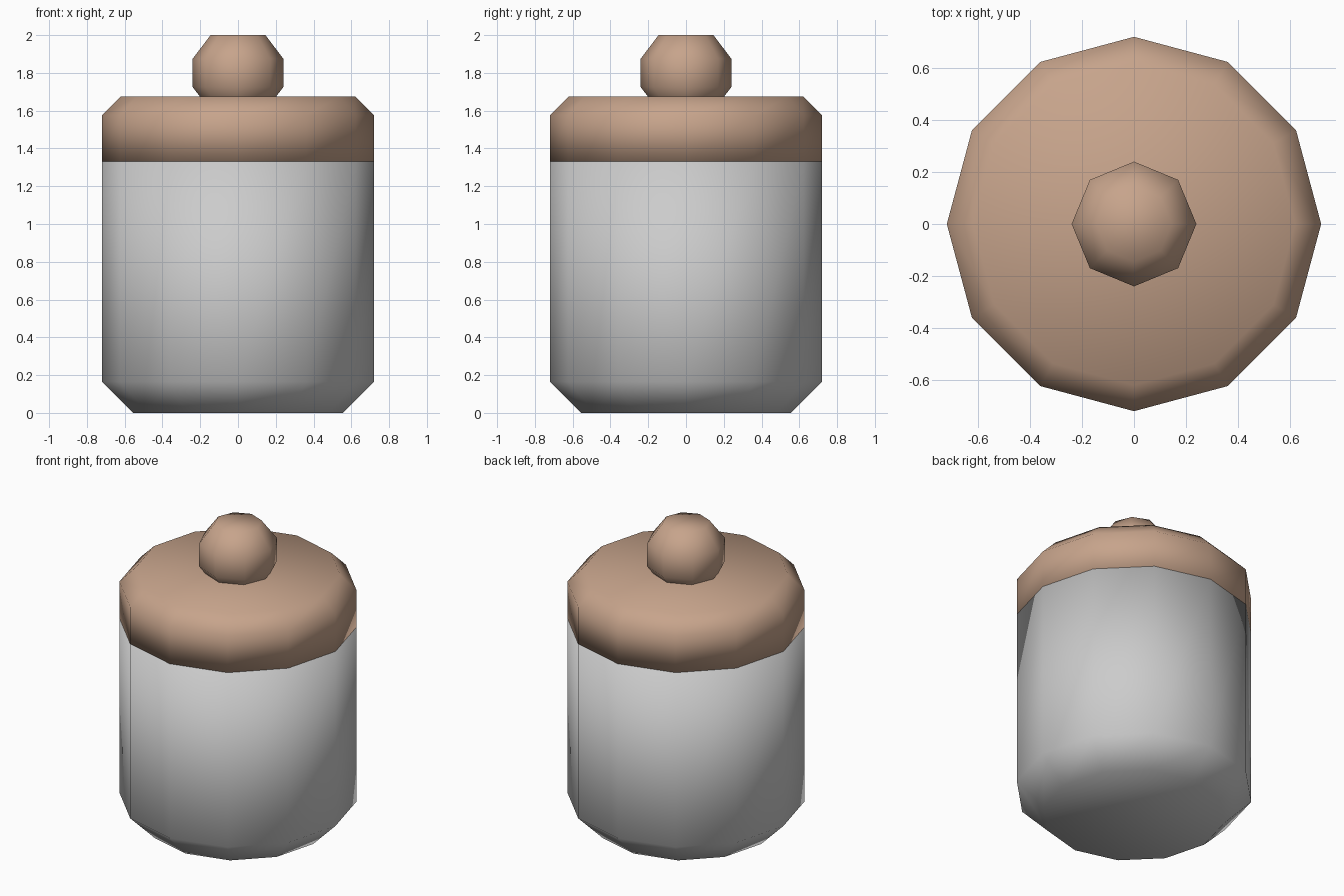
import bpy
import bmesh
from math import cos, sin, tau

if "Cube" in bpy.data.objects:
    bpy.data.objects.remove(bpy.data.objects["Cube"], do_unlink=True)


def make_material(name, colour):
    mat = bpy.data.materials.new(name)
    mat.use_nodes = True
    mat.diffuse_color = colour
    mat.node_tree.nodes["Principled BSDF"].inputs["Base Color"].default_value = colour
    return mat


def turned(name, profile, sides, mat):
    """Turn a (radius, height) profile into a capped, smooth-shaded solid."""
    bm = bmesh.new()
    rings = [[bm.verts.new((r * cos(tau * i / sides), r * sin(tau * i / sides), z))
              for i in range(sides)] for r, z in profile]
    for low, high in zip(rings, rings[1:]):
        for i in range(sides):
            j = (i + 1) % sides
            bm.faces.new((low[i], low[j], high[j], high[i]))
    bm.faces.new(rings[0][::-1])
    bm.faces.new(rings[-1])
    for face in bm.faces:
        face.smooth = True
    mesh = bpy.data.meshes.new(name)
    bm.to_mesh(mesh)
    bm.free()
    mesh.materials.append(mat)
    obj = bpy.data.objects.new(name, mesh)
    bpy.context.collection.objects.link(obj)
    return obj


grey = make_material("light grey", (0.60, 0.60, 0.60, 1))
tan = make_material("warm tan", (0.57, 0.37, 0.26, 1))

# Jar body with a chamfered foot
turned("jar_body", [(0.555, 0), (0.72, 0.165), (0.72, 1.33)], 12, grey)

# Lid with a chamfered rim
turned("lid", [(0.72, 1.33), (0.72, 1.575), (0.62, 1.675)], 12, tan)

# Faceted ball handle, slightly sunk into the lid
turned("lid_knob", [(0.145, 1.60), (0.24, 1.725), (0.24, 1.875), (0.145, 2.0)], 8, tan)
